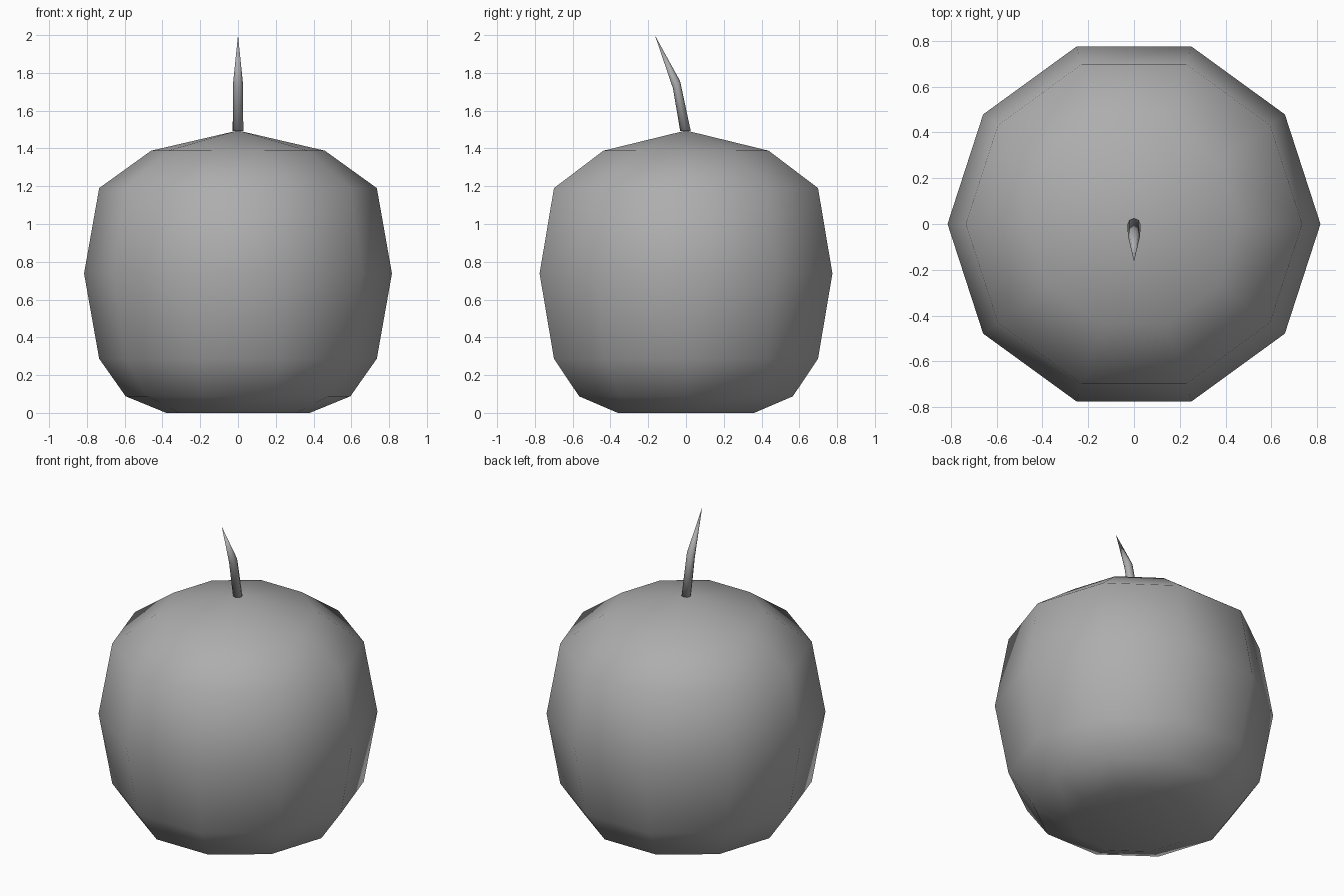
import bpy, bmesh, math

cube = bpy.data.objects.get("Cube")
if cube:
    bpy.data.objects.remove(cube, do_unlink=True)

grey = bpy.data.materials.new("plain_grey")
grey.use_nodes = True
colour = (0.42, 0.42, 0.42, 1)
grey.diffuse_color = colour
for node in grey.node_tree.nodes:
    if node.type == "BSDF_PRINCIPLED":
        node.inputs["Base Color"].default_value = colour


def loft(name, sides, rings, bottom, tip):
    """Skin rings of (radius, y, z, tilt) between a bottom and a tip point."""
    bm = bmesh.new()
    loops = []
    for r, y, z, tilt in rings:
        loop = []
        for i in range(sides):
            a = math.tau * i / sides
            s = r * math.sin(a)
            loop.append(bm.verts.new((r * math.cos(a), y + s * math.cos(tilt), z + s * math.sin(tilt))))
        loops.append(loop)
    low, high = bm.verts.new(bottom), bm.verts.new(tip)
    for i in range(sides):
        j = (i + 1) % sides
        bm.faces.new((low, loops[0][j], loops[0][i]))
        for a, b in zip(loops, loops[1:]):
            bm.faces.new((a[i], a[j], b[j], b[i]))
        bm.faces.new((loops[-1][i], loops[-1][j], high))
    bmesh.ops.recalc_face_normals(bm, faces=bm.faces)
    for face in bm.faces:
        face.smooth = True
    mesh = bpy.data.meshes.new(name)
    bm.to_mesh(mesh)
    bm.free()
    mesh.materials.append(grey)
    obj = bpy.data.objects.new(name, mesh)
    bpy.context.collection.objects.link(obj)
    return obj


# Fruit body: ten-sided lathe with a conical top and a flat base
profile = [(0.38, 0.0), (0.595, 0.088), (0.735, 0.287), (0.815, 0.738),
           (0.735, 1.19), (0.46, 1.388)]
loft("fruit_body", 10, [(r, 0, z, 0) for r, z in profile], (0, 0, 0), (0, 0, 1.495))

# Stem: a bent stalk tapering to a point towards the front
loft("stem", 8, [(0.028, -0.003, 1.493, 0), (0.027, -0.05, 1.737, 0.8)],
     (0, -0.003, 1.493), (0, -0.165, 2.0))
